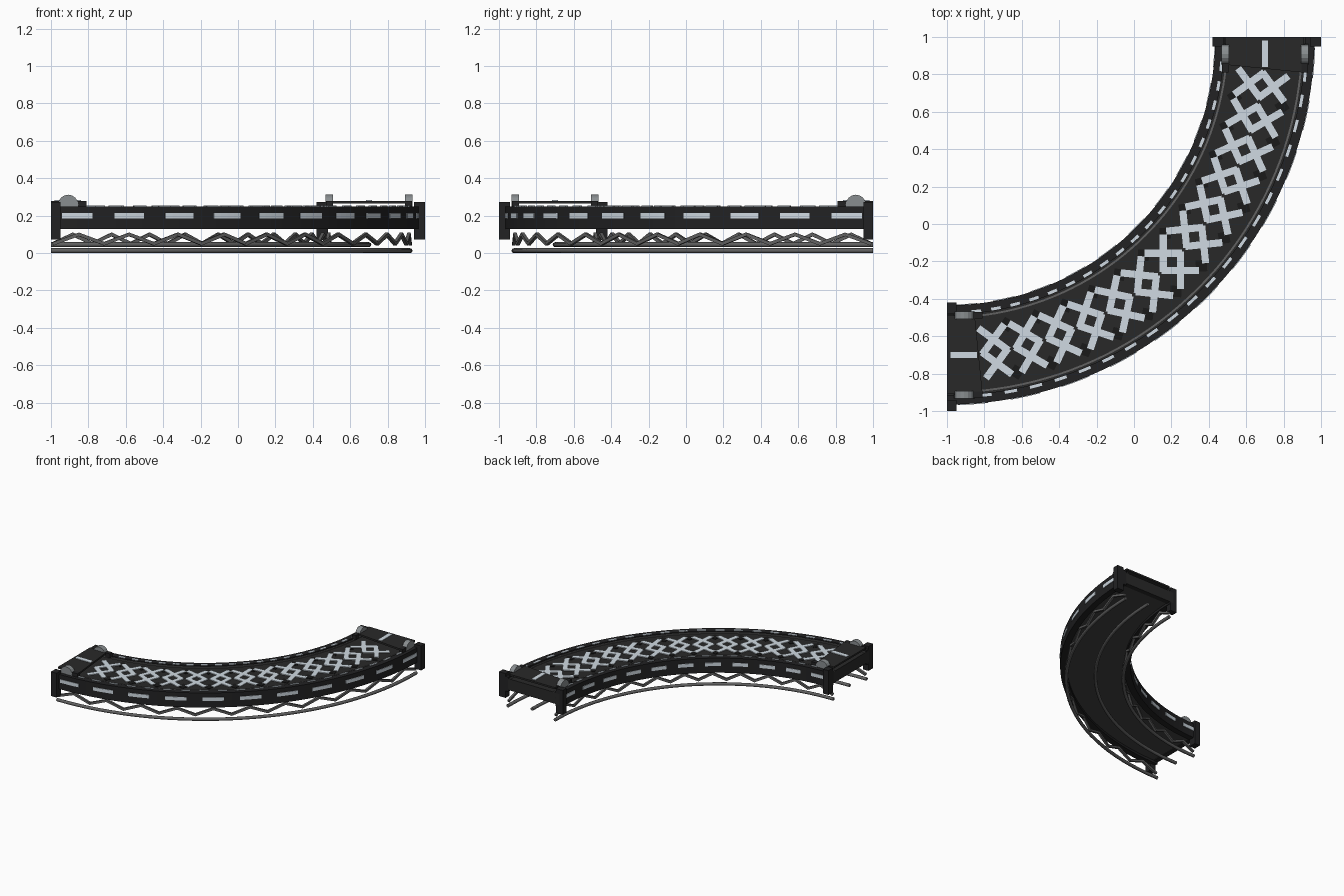
import bpy, bmesh, math
from mathutils import Matrix, Vector

if "Cube" in bpy.data.objects:
    bpy.data.objects.remove(bpy.data.objects["Cube"])

CX, CY = -1.0, 1.0          # bend centre of the quarter turn
RM = 1.70                   # centre line radius
R_IN, R_OUT = 1.435, 1.965  # side wall faces


def material(name, col):
    m = bpy.data.materials.new(name)
    m.diffuse_color = (*col, 1)
    m.use_nodes = True
    m.node_tree.nodes["Principled BSDF"].inputs["Base Color"].default_value = m.diffuse_color
    return m


BODY = material("charcoal", (0.016, 0.016, 0.017))
ROAD = material("road_grey", (0.022, 0.022, 0.022))
UNDER = material("underside_grey", (0.055, 0.055, 0.055))
BLACK = material("near_black", (0.010, 0.010, 0.010))
PAINT = material("pale_paint", (0.63, 0.70, 0.76))
STEEL = material("steel_grey", (0.12, 0.12, 0.12))
LAMP = material("lamp_grey", (0.25, 0.27, 0.28))


def finish(name, bm, mat, smooth=False):
    bmesh.ops.recalc_face_normals(bm, faces=bm.faces)
    for f in bm.faces:
        f.smooth = smooth and len(f.verts) == 4
    me = bpy.data.meshes.new(name)
    bm.to_mesh(me)
    bm.free()
    me.materials.append(mat)
    ob = bpy.data.objects.new(name, me)
    bpy.context.collection.objects.link(ob)
    return ob


def frame(deg, r, z):
    """Local x runs along the road, local y points to the bend centre."""
    return (Matrix.Translation((CX, CY, 0)) @ Matrix.Rotation(math.radians(deg), 4, 'Z')
            @ Matrix.Translation((0, -r, z)))


def add_box(bm, mat4, size):
    bmesh.ops.create_cube(bm, size=1, matrix=mat4 @ Matrix.Diagonal((*size, 1)))


def add_sweep(bm, profile, a0=0, a1=90, n=44):
    """Carry a closed (radius, height) profile around the bend."""
    rings = [[bm.verts.new(frame(a0 + (a1 - a0) * i / n, r, z).translation) for r, z in profile]
             for i in range(n + 1)]
    k = len(profile)
    for a, b in zip(rings, rings[1:]):
        for j in range(k):
            bm.faces.new((a[j], a[(j + 1) % k], b[(j + 1) % k], b[j]))
    bm.faces.new(rings[0])
    bm.faces.new(rings[-1])


def rect(r0, r1, z0, z1):
    return [(r0, z0), (r1, z0), (r1, z1), (r0, z1)]


def sweep(name, profile, mat, smooth=False, **kw):
    bm = bmesh.new()
    add_sweep(bm, profile, **kw)
    return finish(name, bm, mat, smooth)


def add_strut(bm, p, q, width):
    d = q - p
    m = Matrix.Translation((p + q) / 2) @ d.to_track_quat('X', 'Z').to_matrix().to_4x4()
    add_box(bm, m, (d.length + width * 0.5, width, width))


# Deck with a lighter underside, and side walls
deck = sweep("deck", rect(1.48, 1.92, 0.15, 0.238), ROAD)
deck.data.materials.append(UNDER)
for p in deck.data.polygons:
    if p.normal.z < -0.5:
        p.material_index = 1
for tag, r0, r1 in (("inner", R_IN, 1.485), ("outer", 1.915, R_OUT)):
    sweep(tag + "_wall", rect(r0, r1, 0.13, 0.25), BODY)
for tag, r in (("inner", 1.50), ("outer", 1.90)):
    sweep(tag + "_edge_line", rect(r - 0.005, r + 0.005, 0.236, 0.246), STEEL)

# Painted dashes on wall sides and wall tops
for tag, r_side, r_top in (("inner", R_IN, 1.475), ("outer", R_OUT, 1.925)):
    bm = bmesh.new()
    for i in range(11):
        a = 90 / 11 * (i + 0.5)
        add_sweep(bm, rect(r_side - 0.004, r_side + 0.004, 0.186, 0.214), a - 2.35, a + 2.35, 4)
    finish(tag + "_side_dashes", bm, PAINT)
    bm = bmesh.new()
    for i in range(1, 21):
        a = 90 / 22 * (i + 0.5)
        add_sweep(bm, rect(r_top - 0.008, r_top + 0.008, 0.247, 0.254), a - 1.0, a + 1.0, 2)
    finish(tag + "_top_dashes", bm, PAINT)

# Crossed road markings, two crosses side by side in every row
ROWS, START = 13, 5.7
step = (90 - 2 * START) / ROWS
marks, patches = bmesh.new(), bmesh.new()
for i in range(ROWS):
    a = START + step * (i + 0.5)
    for off in (-0.065, 0.065):
        for s in (-1, 1):
            m = frame(a, RM + off, 0.24) @ Matrix.Rotation(s * math.radians(45), 4, 'Z')
            add_box(marks, m, (0.20, 0.038, 0.008))
        if i:
            m = frame(a - step / 2, RM + 2 * off, 0.238) @ Matrix.Rotation(math.pi / 4, 4, 'Z')
            add_box(patches, m, (0.06, 0.06, 0.006))
finish("cross_markings", marks, PAINT)
finish("dark_diamonds", patches, BLACK)

# Raised end plates, cross beams, posts and lamps, repeated at both ends
for tag, e, s in (("west", 0, 1), ("north", 90, -1)):
    sweep(tag + "_end_plate", rect(1.49, 1.91, 0.264, 0.278), ROAD,
          a0=e, a1=e + s * 5.7, n=4)
    bm = bmesh.new()
    add_box(bm, frame(e, RM, 0.279) @ Matrix.Translation((s * 0.09, 0, 0)), (0.14, 0.032, 0.007))
    finish(tag + "_plate_dash", bm, PAINT)
    bm = bmesh.new()
    add_box(bm, frame(e, RM, 0.19) @ Matrix.Translation((s * 0.02, 0, 0)), (0.04, 0.50, 0.09))
    finish(tag + "_cross_beam", bm, ROAD)

    posts, bases, lamps = bmesh.new(), bmesh.new(), bmesh.new()
    for r in (1.45, 1.97):
        add_box(posts, frame(e, r, 0.173) @ Matrix.Translation((s * 0.025, 0, 0)),
                (0.050, 0.06, 0.20))
    for r in (1.487, 1.913):
        add_box(bases, frame(e, r, 0.262) @ Matrix.Translation((s * 0.115, 0, 0)),
                (0.15, 0.034, 0.034))
        # Half-sunk disc lamp with its axle across the road
        bmesh.ops.create_cone(lamps, cap_ends=True, segments=16, radius1=0.054, radius2=0.054,
                              depth=0.04, matrix=frame(e, r, 0.258)
                              @ Matrix.Translation((s * 0.092, 0, 0))
                              @ Matrix.Rotation(math.pi / 2, 4, 'X'))
    # Trim the hidden lower half of the lamps
    bmesh.ops.bisect_plane(lamps, geom=lamps.verts[:] + lamps.edges[:] + lamps.faces[:],
                           plane_co=(0, 0, 0.245), plane_no=(0, 0, -1), clear_outer=True)
    finish(tag + "_posts", posts, BODY)
    finish(tag + "_lamp_bases", bases, BODY)
    finish(tag + "_lamps", lamps, LAMP)


# Long curved tubes underneath
def ring(r, z, rad):
    return [(r + rad * math.cos(t * math.pi / 4), z + rad * math.sin(t * math.pi / 4))
            for t in range(8)]


for tag, r, z in (("inner", 1.49, 0.013), ("middle", RM, 0.045), ("outer", 1.92, 0.013)):
    sweep(tag + "_tube", ring(r, z, 0.013), STEEL, smooth=True, n=33)

# Zigzag bracing under both walls
for tag, r in (("inner", 1.49), ("outer", 1.92)):
    bm = bmesh.new()
    pts = [Vector(frame(0.4 + 89.2 * i / 22, r, 0.10 if i % 2 else 0.05).translation)
           for i in range(23)]
    for p, q in zip(pts, pts[1:]):
        add_strut(bm, p, q, 0.018)
    finish(tag + "_zigzag", bm, STEEL)
